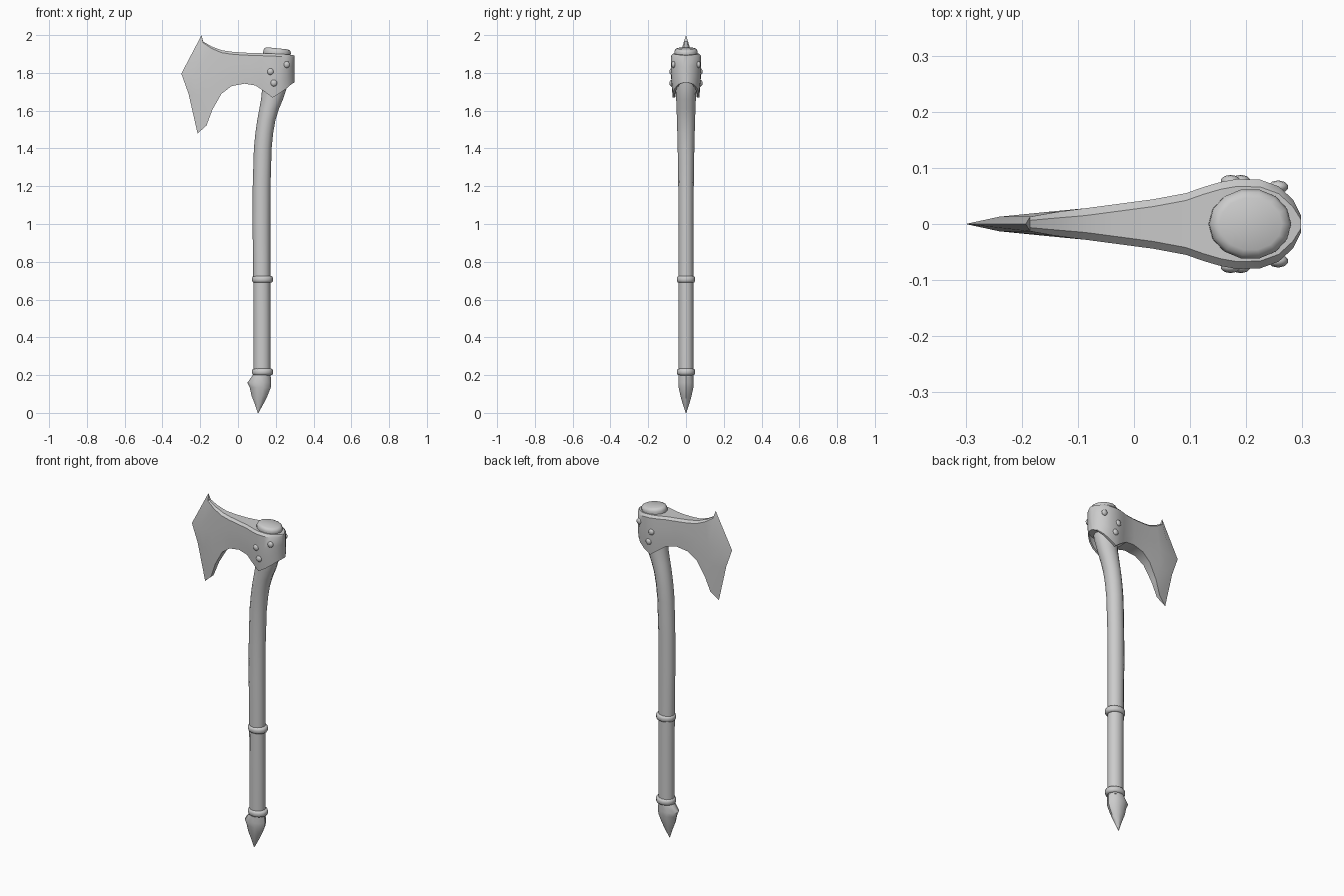
import bpy, bmesh, math

if "Cube" in bpy.data.objects:
    bpy.data.objects.remove(bpy.data.objects["Cube"])


def finish(name, bm, angle=40):
    bmesh.ops.remove_doubles(bm, verts=bm.verts, dist=0.0005)
    bmesh.ops.recalc_face_normals(bm, faces=bm.faces)
    mesh = bpy.data.meshes.new(name)
    bm.to_mesh(mesh)
    bm.free()
    ob = bpy.data.objects.new(name, mesh)
    bpy.context.collection.objects.link(ob)
    bpy.ops.object.select_all(action='DESELECT')
    ob.select_set(True)
    bpy.context.view_layer.objects.active = ob
    bpy.ops.object.shade_smooth_by_angle(angle=math.radians(angle))
    return ob


def skin(name, rings, angle=40):
    """Join closed rings of points into a capped solid."""
    bm = bmesh.new()
    loops = [[bm.verts.new(p) for p in ring] for ring in rings]
    n = len(loops[0])
    for a, b in zip(loops, loops[1:]):
        for i in range(n):
            j = (i + 1) % n
            bm.faces.new((a[i], a[j], b[j], b[i]))
    bm.faces.new(loops[0])
    bm.faces.new(loops[-1])
    return finish(name, bm, angle)


def turned(name, sections, sides=12, slope=0.0, angle=40):
    """Loft elliptical sections given as (centre x, z, radius x, radius y)."""
    rings = []
    for cx, z, rx, ry in sections:
        ring = []
        for i in range(sides):
            a = 2 * math.pi * i / sides
            dx = rx * math.cos(a)
            ring.append((cx + dx, ry * math.sin(a), z - dx * slope))
        rings.append(ring)
    return skin(name, rings, angle)


# Curved wooden shaft, swelling into the head
turned("shaft", [
    (.127, .19, .045, .040), (.127, .45, .045, .040), (.126, .70, .045, .040),
    (.124, 1.0, .047, .040), (.125, 1.2, .047, .041), (.131, 1.4, .047, .044),
    (.139, 1.48, .047, .046), (.150, 1.55, .048, .048), (.165, 1.61, .052, .050),
    (.180, 1.66, .058, .052), (.195, 1.73, .066, .056), (.207, 1.89, .068, .058)])

# Shaft end standing proud of the head
turned("shaft_end", [
    (.203, 1.87, .066, .058), (.205, 1.895, .072, .062), (.207, 1.913, .073, .063),
    (.208, 1.924, .068, .058), (.208, 1.930, .056, .047)], sides=14, slope=.10)

# Grip rings
for name, z in (("upper_grip_ring", .707), ("lower_grip_ring", .217)):
    prof = [(-.018, .044), (-.015, .052), (-.006, .056), (.006, .056),
            (.015, .052), (.018, .044)]
    turned(name, [(.130, z + dz, r, r - .006) for dz, r in prof], sides=14, angle=50)

# Spiked pommel with a hooked left side
turned("pommel", [
    (.127, .205, .045, .040), (.113, .160, .063, .043), (.118, .135, .056, .041),
    (.114, .090, .042, .031), (.112, .050, .024, .019), (.106, .0, .002, .002)],
    sides=10)


# Axe head: stations from cutting edge to the back of the collar,
# each with four side points (top, middle, low, bottom) and a half thickness
def upright(x, top, bottom, w):
    return [(x, top + (bottom - top) * t) for t in (0, .4, .7, 1)], w


stations = [
    ([(-.193, 2.0), (-.300, 1.796), (-.262, 1.69), (-.214, 1.479)], 0),
    ([(-.185, 1.966), (-.240, 1.79), (-.215, 1.68), (-.167, 1.521)], .013),
    ([(-.140, 1.940), (-.160, 1.79), (-.155, 1.70), (-.135, 1.606)], .021),
    upright(-.087, 1.920, 1.690, .028), upright(-.034, 1.912, 1.730, .035),
    upright(.034, 1.907, 1.743, .044), upright(.093, 1.905, 1.733, .055),
    upright(.124, 1.904, 1.712, .066), upright(.155, 1.903, 1.690, .075),
    upright(.183, 1.902, 1.669, .080), upright(.225, 1.900, 1.695, .079),
    upright(.258, 1.898, 1.719, .067), upright(.283, 1.895, 1.740, .044),
    upright(.298, 1.893, 1.749, .014)]

rings = []
for pts, w in stations:
    (tx, tz), mid, low, (bx, bz) = pts
    b = min(.013, w * .5)
    collar = bx > .11
    lift = max(bz, 1.75) if collar else bz      # hollow socket under the collar
    half = [(tx, w - b, tz), (tx, w, tz - b), (mid[0], w, mid[1]),
            (low[0], w * .96, low[1]), (bx, w * .88, bz),
            (bx, w * .72, bz), (bx, w * .70, lift)]
    rings.append(half + [(x, -y, z) for x, y, z in reversed(half)])
skin("axe_head", rings, 35)

# Rivets on both cheeks of the collar
for i, (x, z, y) in enumerate(((.172, 1.807, .076), (.190, 1.746, .076), (.257, 1.844, .066))):
    for side, s in (("front", -1), ("back", 1)):
        bm = bmesh.new()
        bmesh.ops.create_uvsphere(bm, u_segments=10, v_segments=6, radius=.018)
        bmesh.ops.scale(bm, vec=(1, .65, 1), verts=bm.verts)
        bmesh.ops.translate(bm, vec=(x, s * y, z), verts=bm.verts)
        finish(f"{side}_rivet_{i + 1}", bm, 60)
